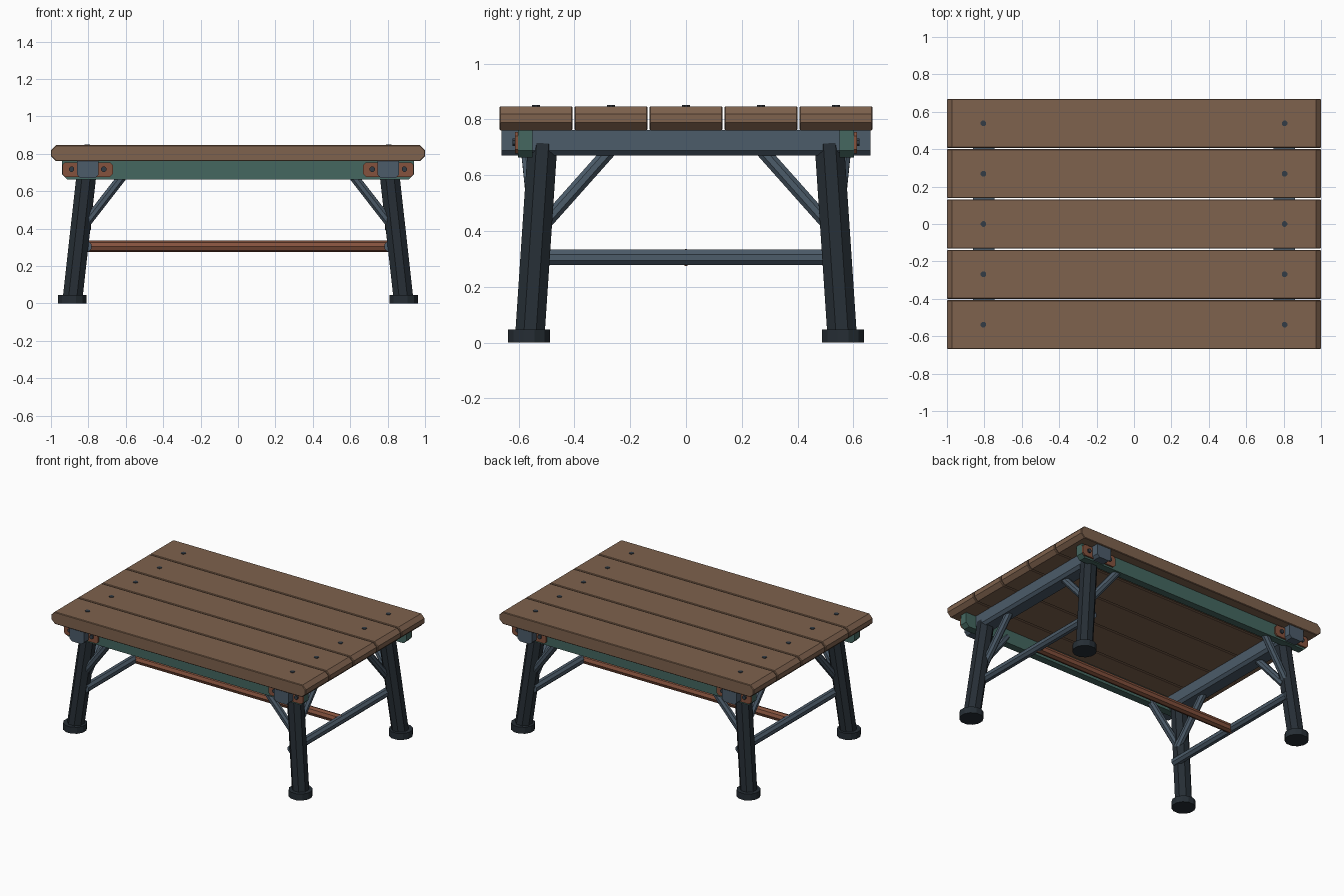
import bpy, bmesh, math
from mathutils import Vector, Matrix

if "Cube" in bpy.data.objects:
    bpy.data.objects.remove(bpy.data.objects["Cube"])


def material(name, rgb):
    m = bpy.data.materials.new(name)
    m.use_nodes = True
    color = (*rgb, 1)
    m.diffuse_color = color
    m.node_tree.nodes["Principled BSDF"].inputs["Base Color"].default_value = color
    return m


WOOD = material("brown wood", (0.21, 0.122, 0.075))
BLUE = material("blue grey paint", (0.072, 0.106, 0.143))
GREEN = material("green paint", (0.058, 0.135, 0.115))
RUST = material("rust orange", (0.235, 0.085, 0.047))
DARK = material("dark leg paint", (0.019, 0.027, 0.035))
BOLT = material("bolt steel", (0.034, 0.046, 0.06))


def finish(bm, name, mat):
    bmesh.ops.recalc_face_normals(bm, faces=bm.faces)
    mesh = bpy.data.meshes.new(name)
    bm.to_mesh(mesh)
    bm.free()
    mesh.materials.append(mat)
    obj = bpy.data.objects.new(name, mesh)
    bpy.context.scene.collection.objects.link(obj)
    return obj


def prism(name, mat, center, size, low=0.0, high=0.0, edge=0.0):
    """Block whose front outline has cut lower and upper corners, extruded along y."""
    w, depth, h = size[0] / 2, size[1], size[2] / 2
    outline = [(-w, -h + low), (-w + low, -h), (w - low, -h), (w, -h + low)]
    if high:
        outline += [(w, h - high), (w - high, h), (-w + high, h), (-w, h - high)]
    else:
        outline += [(w, h), (-w, h)]
    bm = bmesh.new()
    face = bm.faces.new([bm.verts.new((x, -depth / 2, z)) for x, z in outline])
    ext = bmesh.ops.extrude_face_region(bm, geom=[face])["geom"]
    moved = [g for g in ext if isinstance(g, bmesh.types.BMVert)]
    bmesh.ops.translate(bm, verts=moved, vec=(0, depth, 0))
    if edge:
        rims = [e for e in bm.edges if abs(e.verts[0].co.y - e.verts[1].co.y) < 1e-5]
        bmesh.ops.bevel(bm, geom=rims, offset=edge, segments=1, affect='EDGES')
    bmesh.ops.translate(bm, verts=bm.verts, vec=center)
    return finish(bm, name, mat)


def rod(name, mat, a, b, radius, sides=8, flat=True):
    """Straight faceted rod between two points."""
    a, b = Vector(a), Vector(b)
    bm = bmesh.new()
    bmesh.ops.create_cone(bm, cap_ends=True, segments=sides, radius1=radius,
                          radius2=radius, depth=(b - a).length)
    spin = Matrix.Rotation(math.pi / sides if flat else 0, 4, 'Z')
    turn = Vector((0, 0, 1)).rotation_difference(b - a).to_matrix().to_4x4()
    bm.transform(Matrix.Translation((a + b) / 2) @ turn @ spin)
    return finish(bm, name, mat)


# Table top planks with chamfered ends, one bolt at each end
for i in range(5):
    y = (i - 2) * 0.269
    prism(f"plank_{i + 1}", WOOD, (0, y, 0.804), (2.0, 0.262, 0.086), 0.027, 0.027, 0.004)
    for side, sx in (("left", 1), ("right", -1)):
        rod(f"plank_bolt_{side}_{i + 1}", BOLT, (sx * 0.805, y, 0.83), (sx * 0.805, y, 0.851), 0.016)

# Long rails under the front and back edges, with cut lower ends
for end, sy in (("front", -1), ("back", 1)):
    prism(f"{end}_rail", GREEN, (0, sy * 0.576, 0.713), (1.88, 0.052, 0.098), 0.025)

for side, sx in (("left", 1), ("right", -1)):
    # Cross beam and lower side stretcher
    prism(f"{side}_cross_beam", BLUE, (sx * 0.803, 0, 0.716), (0.115, 1.322, 0.092), 0.018)
    rod(f"{side}_side_stretcher", BLUE, (sx * 0.81, -0.56, 0.305), (sx * 0.81, 0.56, 0.305), 0.03)

    for end, sy in (("front", -1), ("back", 1)):
        tag = f"{end}_{side}"
        # Splayed leg and foot
        rod(f"{tag}_leg", DARK, (sx * 0.885, sy * 0.56, 0.02), (sx * 0.803, sy * 0.511, 0.755), 0.057)
        rod(f"{tag}_foot", DARK, (sx * 0.886, sy * 0.563, 0), (sx * 0.886, sy * 0.563, 0.046), 0.078, 12)

        # Diagonal braces to the cross beam and to the long rail
        rod(f"{tag}_beam_brace", BLUE, (sx * 0.81, sy * 0.53, 0.4), (sx * 0.81, sy * 0.245, 0.72), 0.026)
        rod(f"{tag}_rail_brace", BLUE, (sx * 0.815, sy * 0.54, 0.425), (sx * 0.59, sy * 0.57, 0.715), 0.026)

        # Joint plate with two bolts
        prism(f"{tag}_plate", RUST, (sx * 0.804, sy * 0.606, 0.716), (0.27, 0.014, 0.078), 0.015, 0.015)
        for place, x in (("outer", 0.89), ("inner", 0.718)):
            rod(f"{tag}_{place}_plate_bolt", BOLT, (sx * x, sy * 0.605, 0.718),
                (sx * x, sy * 0.622, 0.718), 0.015)

# Long centre stretcher between the side stretchers
rod("centre_stretcher", RUST, (-0.81, 0, 0.305), (0.81, 0, 0.305), 0.031, 8, False)
